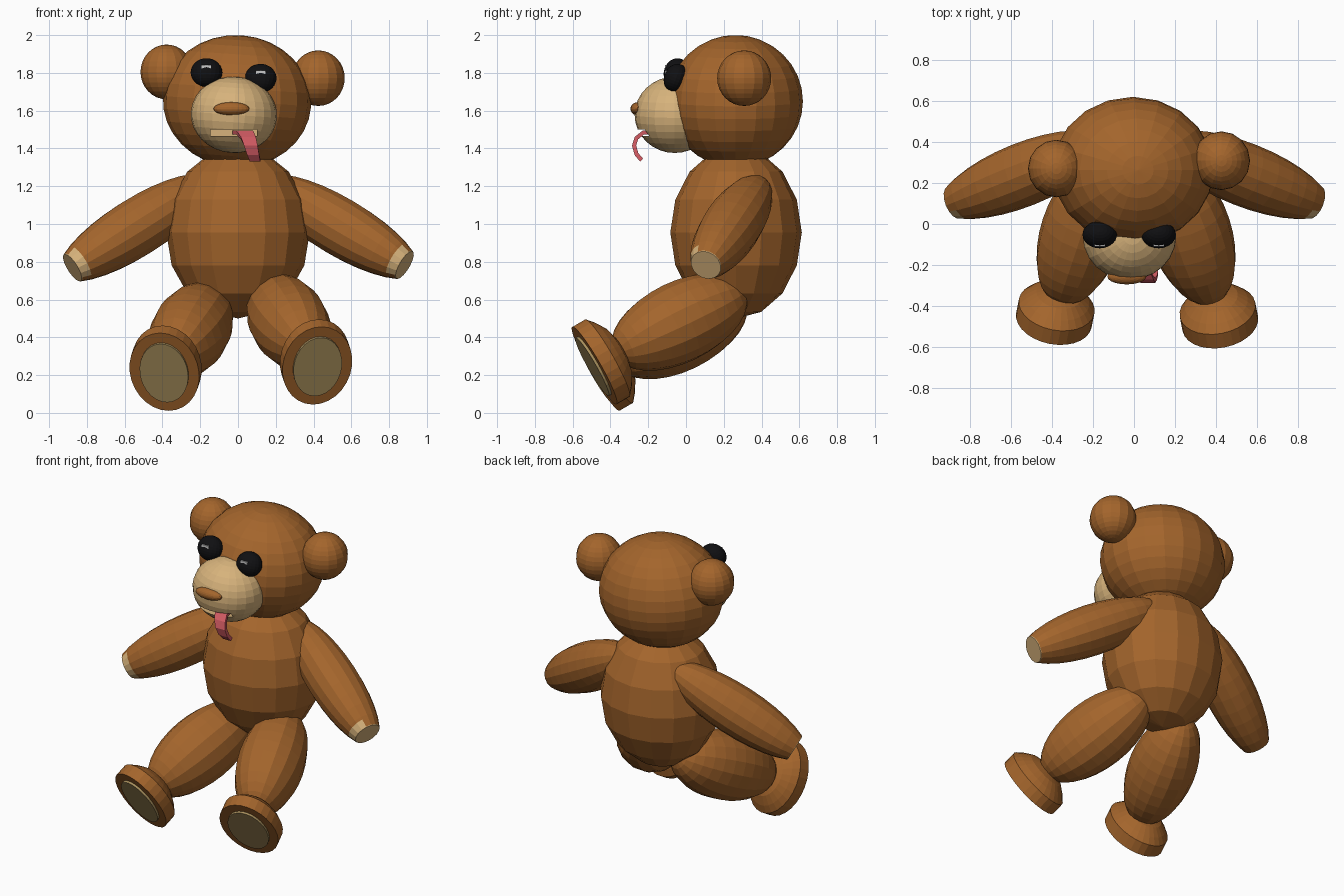
import bpy, bmesh, math
from mathutils import Vector, Matrix, Quaternion

if "Cube" in bpy.data.objects:
    bpy.data.objects.remove(bpy.data.objects["Cube"])


def material(name, color):
    m = bpy.data.materials.new(name)
    m.diffuse_color = (*color, 1)
    m.use_nodes = True
    m.node_tree.nodes["Principled BSDF"].inputs["Base Color"].default_value = m.diffuse_color
    return m


BROWN = material("brown_fur", (0.37, 0.13, 0.025))
TAN = material("tan_fur", (0.68, 0.45, 0.2))
PAD = material("pad_tan", (0.4, 0.28, 0.11))
BLACK = material("black", (0.005, 0.005, 0.006))
WHITE = material("white", (0.8, 0.8, 0.8))
RED = material("red", (0.62, 0.1, 0.12))


def finish(name, bm, mats, matrix=Matrix()):
    bm.transform(matrix)
    bmesh.ops.recalc_face_normals(bm, faces=bm.faces)
    me = bpy.data.meshes.new(name)
    bm.to_mesh(me)
    bm.free()
    for m in mats:
        me.materials.append(m)
    ob = bpy.data.objects.new(name, me)
    bpy.context.collection.objects.link(ob)
    return ob


def place(center, radii, rot=Quaternion()):
    return Matrix.LocRotScale(Vector(center), rot, Vector(radii))


def aim(direction):
    return Vector(direction).to_track_quat('Z', 'Y')


def ellipsoid(name, center, radii, mat, seg=16, rings=12, rot=Quaternion()):
    bm = bmesh.new()
    bmesh.ops.create_uvsphere(bm, u_segments=seg, v_segments=rings, radius=1)
    return finish(name, bm, [mat], place(center, radii, rot))


def box(name, center, size, mat):
    bm = bmesh.new()
    bmesh.ops.create_cube(bm, size=1)
    return finish(name, bm, [mat], place(center, size))


def lathe(name, profile, mat, matrix, seg=28):
    """Closed solid of revolution from (radius, height) pairs."""
    bm = bmesh.new()
    rings = [[bm.verts.new((r * math.cos(2 * math.pi * i / seg),
                            r * math.sin(2 * math.pi * i / seg), z))
              for i in range(seg)] for r, z in profile]
    for a, b in zip(rings, rings[1:]):
        for i in range(seg):
            j = (i + 1) % seg
            bm.faces.new((a[i], a[j], b[j], b[i]))
    bm.faces.new(rings[0])
    bm.faces.new(rings[-1])
    return finish(name, bm, [mat], matrix)


def arm(name, center, direction):
    """Long ellipsoid cut flat at the hand, with a tan palm."""
    rot = aim(direction)
    bm = bmesh.new()
    bmesh.ops.create_uvsphere(bm, u_segments=16, v_segments=16, radius=1)
    for z, clear in ((0.74, False), (0.84, True)):
        bmesh.ops.bisect_plane(bm, geom=bm.verts[:] + bm.edges[:] + bm.faces[:],
                               plane_co=(0, 0, z), plane_no=(0, 0, 1),
                               clear_outer=clear)
    rim = [e for e in bm.edges if e.is_boundary]
    bmesh.ops.contextual_create(bm, geom=rim)
    for f in bm.faces:
        c = f.calc_center_median()
        side = rot @ Vector((c.x, c.y, 0))
        if c.z > 0.835 or (c.z > 0.74 and side.y < -0.35):
            f.material_index = 1
    finish(name, bm, [BROWN, TAN], place(center, (0.155, 0.155, 0.5), rot))


# Body and head
ellipsoid("body", (0, 0.265, 0.955), (0.38, 0.348, 0.455), BROWN, 16, 8)
roll = Quaternion((0, 1, 0), math.radians(4))
ellipsoid("head", (-0.005, 0.262, 1.65), (0.393, 0.357, 0.35), BROWN, 20, 16, roll)
ellipsoid("ear_left", (-0.378, 0.27, 1.805), (0.138, 0.14, 0.145), BROWN, 16, 16)
ellipsoid("ear_right", (0.425, 0.308, 1.772), (0.14, 0.143, 0.147), BROWN, 16, 16)

# Muzzle with a mouth slot
muzzle = ellipsoid("muzzle", (-0.022, -0.06, 1.578), (0.228, 0.212, 0.202),
                   TAN, 24, 16, roll)
cutter = box("mouth_cutter", (-0.022, -0.26, 1.483), (0.245, 0.22, 0.032), TAN)
cutter.hide_render = True
cutter.hide_viewport = True
cut = muzzle.modifiers.new("mouth", 'BOOLEAN')
cut.operation = 'DIFFERENCE'
cut.object = cutter
ellipsoid("nose", (-0.035, -0.256, 1.61), (0.095, 0.038, 0.035), BROWN, 20, 12)

# Eyes and their highlights
tilt = Quaternion((1, 0, 0), math.radians(-20))
for side, x, z in (("left", -0.167, 1.802), ("right", 0.12, 1.772)):
    ellipsoid(f"eye_{side}", (x, -0.052, z), (0.084, 0.065, 0.077), BLACK, 20, 14, tilt)
    box(f"eye_highlight_{side}", (x, -0.095, z + 0.025), (0.05, 0.03, 0.03), WHITE)

# Tongue: flat strip swept along a curling path
path = [Vector(p) for p in ((0.02, -0.17, 1.485), (0.035, -0.225, 1.485),
                            (0.055, -0.262, 1.455), (0.068, -0.275, 1.415),
                            (0.08, -0.262, 1.37), (0.09, -0.235, 1.338))]
bm = bmesh.new()
loops = []
for i, p in enumerate(path):
    t = (path[min(i + 1, len(path) - 1)] - path[max(i - 1, 0)]).normalized()
    n = t.cross(Vector((1, 0, 0))).normalized() * 0.011
    w = Vector((0.048 - 0.004 * i, 0, 0))
    loops.append([bm.verts.new(p + q) for q in (w + n, n - w, -w - n, w - n)])
for a, b in zip(loops, loops[1:]):
    for i in range(4):
        j = (i + 1) % 4
        bm.faces.new((a[i], a[j], b[j], b[i]))
bm.faces.new(loops[0])
bm.faces.new(loops[-1])
finish("tongue", bm, [RED])

# Arms
arm("arm_left", (-0.54, 0.24, 0.98), (-0.7, -0.28, -0.44))
arm("arm_right", (0.54, 0.24, 0.985), (0.71, -0.28, -0.42))

# Legs, feet and sole pads
for side, s, hip, sole in (
        ("left", -1, (-0.25, -0.035, 0.435), (-0.39, -0.468, 0.217)),
        ("right", 1, (0.27, -0.035, 0.48), (0.42, -0.485, 0.25))):
    ellipsoid(f"leg_{side}", hip, (0.203, 0.215, 0.4), BROWN, 16, 16,
              aim((0.2 * s, -0.6, -0.29)))
    normal = Vector((0.17 * s, -0.86, -0.5)).normalized()
    rot = aim(-normal)
    lathe(f"foot_{side}", [(1, 0), (1, 0.08), (0.83, 0.115), (0.6, 0.15), (0.3, 0.17)],
          BROWN, place(sole, (0.187, 0.237, 1), rot))
    lathe(f"sole_pad_{side}", [(1, -0.014), (1, 0.02)], PAD,
          place(sole, (0.13, 0.178, 1), rot))
